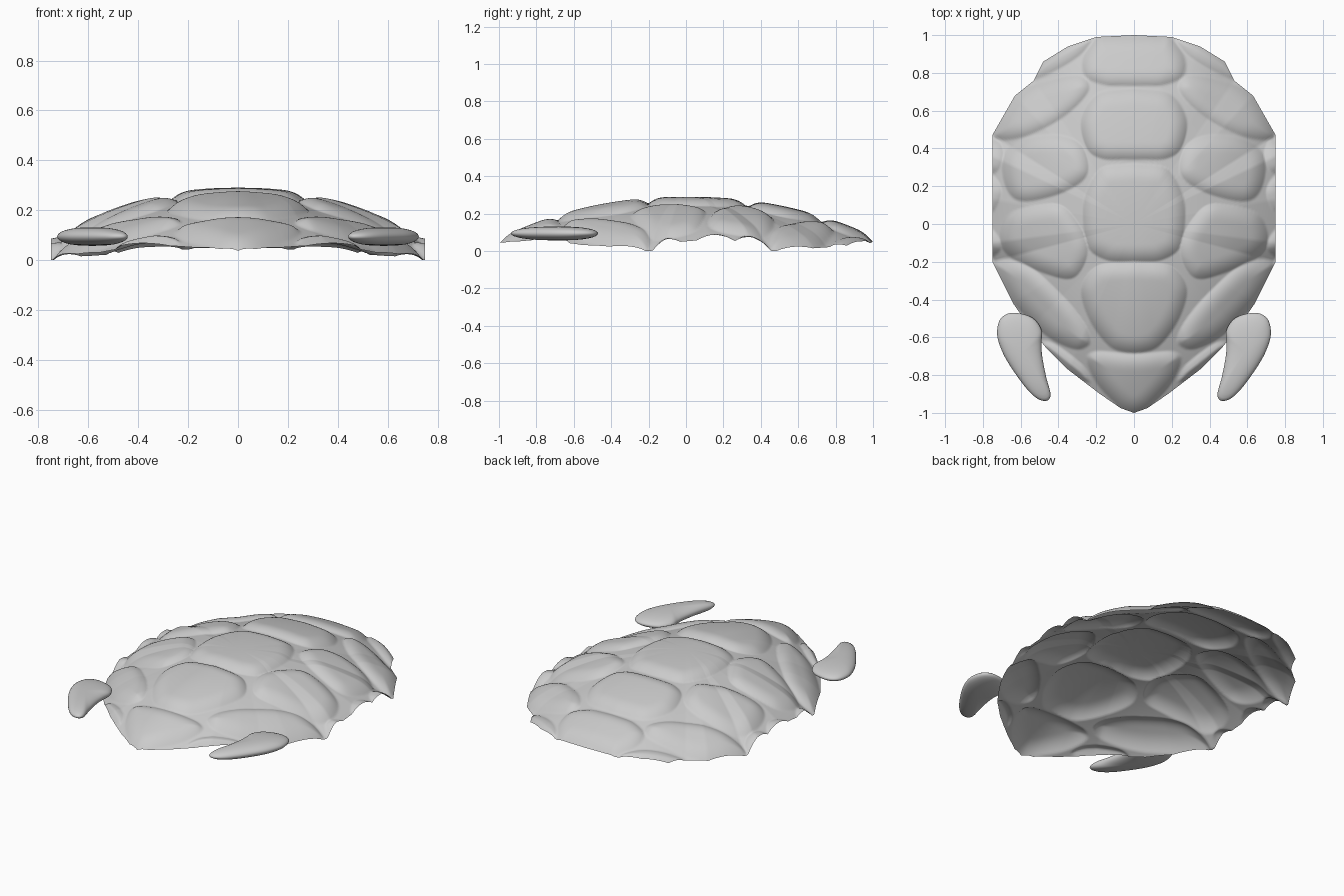
import bpy, bmesh, math

if "Cube" in bpy.data.objects:
    bpy.data.objects.remove(bpy.data.objects["Cube"])


def spline(pts, steps=7):
    """Closed smooth curve through the given 2D points."""
    out, n = [], len(pts)
    for i in range(n):
        a, b, c, d = (pts[(i + k) % n] for k in (-1, 0, 1, 2))
        for s in range(steps):
            t = s / steps
            out.append(tuple(0.5 * (2 * b[k] + (c[k] - a[k]) * t
                       + (2 * a[k] - 5 * b[k] + 4 * c[k] - d[k]) * t * t
                       + (3 * b[k] - a[k] - 3 * c[k] + d[k]) * t ** 3) for k in (0, 1)))
    return out


def inside_depth(x, y, poly):
    """Distance from a point to the polygon edge, 0 when outside."""
    inside, best = False, 9.0
    x1, y1 = poly[-1]
    for x2, y2 in poly:
        if (y1 > y) != (y2 > y) and x < (x2 - x1) * (y - y1) / (y2 - y1) + x1:
            inside = not inside
        dx, dy = x2 - x1, y2 - y1
        t = ((x - x1) * dx + (y - y1) * dy) / (dx * dx + dy * dy + 1e-12)
        t = min(1, max(0, t))
        best = min(best, (x1 + t * dx - x) ** 2 + (y1 + t * dy - y) ** 2)
        x1, y1 = x2, y2
    return math.sqrt(best) if inside else 0.0


def make_object(name, bm):
    me = bpy.data.meshes.new(name)
    bm.to_mesh(me)
    bm.free()
    for p in me.polygons:
        p.use_smooth = True
    ob = bpy.data.objects.new(name, me)
    bpy.context.collection.objects.link(ob)
    mod = ob.modifiers.new("mirror", 'MIRROR')
    mod.use_clip = True
    mod.merge_threshold = 0.0005
    return ob


# Shell rim, right half from front to rear, with rim height
rim = [(0, -1, .05), (.07, -.975, .05), (.18, -.9, .05), (.35, -.77, .06), (.47, -.65, .045),
       (.55, -.55, .03), (.64, -.42, .025), (.75, -.2, 0), (.75, -.1, .04), (.75, .13, .06),
       (.75, .36, .045), (.75, .47, 0), (.63, .68, .02), (.53, .76, .01), (.48, .86, .02),
       (.35, .94, .035), (.2, .99, .045), (0, 1, .05)]

# Plates crossing the centre line (right half given)
centre = [
    [(.12, .995), (.2, .985), (.27, .88), (.26, .78), (.16, .735), (.05, .73)],
    [(.05, .715), (.2, .685), (.28, .55), (.25, .4), (.17, .345), (.05, .34)],
    [(.05, .315), (.18, .29), (.26, .15), (.27, 0), (.24, -.13), (.15, -.19), (.05, -.2)],
    [(.05, -.205), (.2, -.225), (.28, -.34), (.24, -.5), (.14, -.64), (.05, -.68)],
    [(.05, -.685), (.2, -.675), (.25, -.72), (.2, -.84), (.1, -.95), (.03, -.995)],
]
# Plates beside the centre row and along the rim
side = [
    [(.24, .7), (.27, .78), (.4, .775), (.62, .69), (.75, .47), (.6, .455), (.38, .56)],
    [(.24, .3), (.28, .42), (.4, .47), (.58, .45), (.69, .36), (.68, .2), (.6, .12), (.42, .15), (.28, .22)],
    [(.25, -.18), (.26, -.06), (.37, .09), (.5, .1), (.66, .05), (.71, -.08), (.65, -.18), (.45, -.27), (.32, -.285)],
    [(.23, -.6), (.25, -.65), (.33, -.66), (.48, -.58), (.66, -.39), (.745, -.21), (.58, -.21), (.4, -.36), (.28, -.5)],
    [(.69, .37), (.72, .28), (.8, .27), (.8, .44), (.72, .44)],
    [(.7, .17), (.74, .07), (.8, .07), (.8, .25), (.74, .25)],
    [(.7, -.12), (.74, -.17), (.8, -.18), (.8, -.02), (.74, -.04)],
    [(.22, .98), (.3, .88), (.5, .77), (.54, .8), (.5, .88), (.36, .97)],
    [(.24, -.84), (.27, -.75), (.43, -.63), (.5, -.64), (.38, -.76)],
]
plates = [spline(p + [(-x, y) for x, y in reversed(p)]) for p in centre]
plates += [spline(p) for p in side]
boxes = [(min(x for x, _ in p), max(x for x, _ in p),
          min(y for _, y in p), max(y for _, y in p)) for p in plates]


def bulge(x, y):
    h = 0
    for p, b in zip(plates, boxes):
        if b[0] < x < b[1] and b[2] < y < b[3]:
            t = min(1, inside_depth(x, y, p) / .1)
            h = max(h, .03 * (1 - (1 - t) ** 2.6))
    return h


# Shell: rings from crown to rim, domed, with raised plates
edge = []
for a, b in zip(rim, rim[1:]):
    n = max(2, round(math.dist(a, b) / .012))
    edge += [tuple(a[k] + (b[k] - a[k]) * i / n for k in range(3)) for i in range(n)]
edge.append(rim[-1])
M, K, W = len(edge) - 1, 110, 12


def smoothed(vals):
    def at(i):
        i = abs(i)
        return vals[i if i <= M else 2 * M - i]
    return [sum(at(i + k) for k in range(-W, W + 1)) / (2 * W + 1) for i in range(M + 1)]


radius = smoothed([math.hypot(x, y) for x, y, _ in edge])
bm = bmesh.new()
crown = bm.verts.new((0, 0, .26 + bulge(.0001, 0)))
rows = []
for (x, y, ze), r in zip(edge, radius):
    row = [crown]
    for k in range(1, K + 1):
        t = k / K
        s = t * math.hypot(x, y) / r
        z = ze + (.26 - ze) * (1 - s ** 2.2) + bulge(x * t, y * t)
        row.append(bm.verts.new((x * t, y * t, max(0, z))))
    rows.append(row)
for a, b in zip(rows, rows[1:]):
    bm.faces.new((crown, a[1], b[1]))
    for k in range(1, K):
        bm.faces.new((a[k], a[k + 1], b[k + 1], b[k]))
make_object("shell", bm)

# Front flippers: bean outline swept into a flat lens
bean = spline([(.49, -.56), (.54, -.495), (.64, -.47), (.705, -.5), (.725, -.58), (.70, -.67),
               (.65, -.76), (.57, -.87), (.51, -.925), (.46, -.935), (.442, -.9), (.465, -.81),
               (.486, -.7), (.49, -.63)], 5)
cx, cy = .585, -.68
bm = bmesh.new()
rings = []
for j in range(1, 16):
    a = -math.pi / 2 + math.pi * j / 16
    f = math.cos(a) ** .8
    rings.append([bm.verts.new((cx + (x - cx) * f, cy + (y - cy) * f, .094 + .037 * math.sin(a)))
                  for x, y in bean])
for lo, hi in zip(rings, rings[1:]):
    for i in range(len(bean)):
        bm.faces.new((lo[i - 1], lo[i], hi[i], hi[i - 1]))
for ring, z in ((rings[0], .057), (rings[-1], .131)):
    tip = bm.verts.new((cx, cy, z))
    for i in range(len(bean)):
        bm.faces.new((ring[i - 1], ring[i], tip))
bmesh.ops.recalc_face_normals(bm, faces=bm.faces)
make_object("front_flippers", bm)
